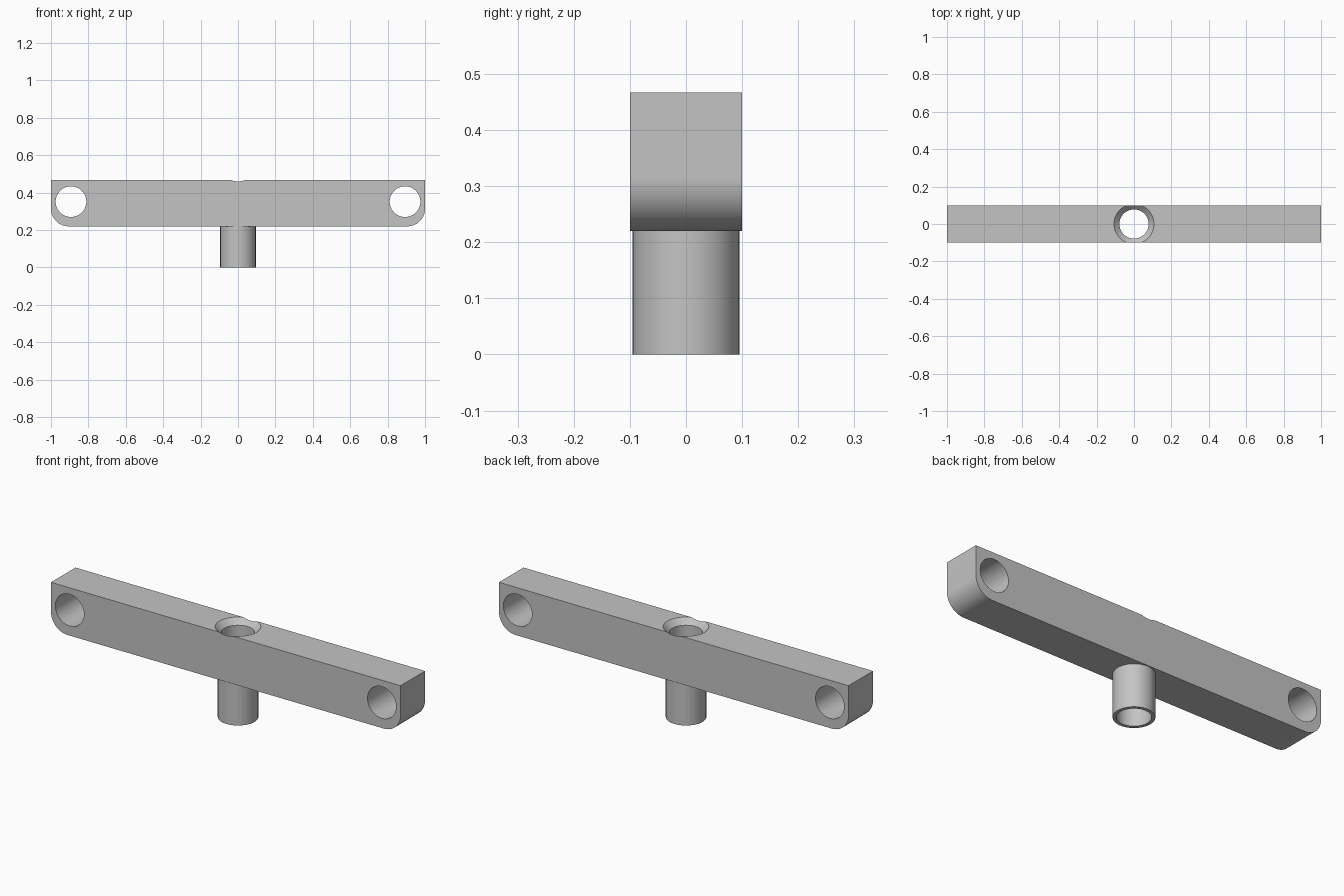
import bpy, bmesh, math
from mathutils import Matrix, Vector

if "Cube" in bpy.data.objects:
    bpy.data.objects.remove(bpy.data.objects["Cube"], do_unlink=True)

grey = bpy.data.materials.new("plain grey")
grey.use_nodes = True
colour = (0.55, 0.55, 0.55, 1)
grey.diffuse_color = colour
grey.node_tree.nodes["Principled BSDF"].inputs["Base Color"].default_value = colour

LENGTH, DEPTH = 2.0, 0.2
BOTTOM, TOP = 0.22, 0.467
CORNER = 0.095
BORE, TUBE, SINK = 0.078, 0.095, 0.107


def make_object(name, bm):
    bmesh.ops.recalc_face_normals(bm, faces=bm.faces)
    mesh = bpy.data.meshes.new(name)
    bm.to_mesh(mesh)
    bm.free()
    mesh.materials.append(grey)
    obj = bpy.data.objects.new(name, mesh)
    bpy.context.collection.objects.link(obj)
    return obj


def lathe(name, profile, steps=64):
    """Spin a closed (radius, z) profile about z."""
    bm = bmesh.new()
    verts = [bm.verts.new((r, 0, z)) for r, z in profile]
    edges = [bm.edges.new((verts[i - 1], verts[i])) for i in range(len(verts))]
    bmesh.ops.spin(bm, geom=verts + edges, cent=(0, 0, 0), axis=(0, 0, 1),
                   angle=math.tau, steps=steps, use_duplicate=False)
    bmesh.ops.remove_doubles(bm, verts=bm.verts, dist=1e-5)
    bad = [f for f in bm.faces if f.calc_area() < 1e-9]
    bmesh.ops.delete(bm, geom=bad, context="FACES")
    return make_object(name, bm)


def cut(obj, cutter):
    cutter.hide_render = True
    mod = obj.modifiers.new("cut", "BOOLEAN")
    mod.operation, mod.solver, mod.object = "DIFFERENCE", "EXACT", cutter
    select(obj)
    bpy.ops.object.modifier_apply(modifier=mod.name)
    bpy.data.objects.remove(cutter, do_unlink=True)


def select(obj):
    bpy.ops.object.select_all(action="DESELECT")
    obj.select_set(True)
    bpy.context.view_layer.objects.active = obj


# Bar with rounded lower ends
half = LENGTH / 2
outline = [(half, TOP), (-half, TOP)]
for side in (-1, 1):
    for i in range(17):
        a = math.pi / 2 * i / 16
        a = math.pi + a if side < 0 else 1.5 * math.pi + a
        outline.append((side * (half - CORNER) + CORNER * math.cos(a),
                        BOTTOM + CORNER + CORNER * math.sin(a)))
bm = bmesh.new()
face = bm.faces.new([bm.verts.new((x, -DEPTH / 2, z)) for x, z in outline])
result = bmesh.ops.extrude_face_region(bm, geom=[face])
moved = [v for v in result["geom"] if isinstance(v, bmesh.types.BMVert)]
bmesh.ops.translate(bm, verts=moved, vec=Vector((0, DEPTH, 0)))
bar = make_object("bar", bm)

# Cross holes at both ends
for x in (-0.893, 0.893):
    bm = bmesh.new()
    bmesh.ops.create_cone(bm, cap_ends=True, segments=64, radius1=0.082,
                          radius2=0.082, depth=0.5,
                          matrix=Matrix.Translation((x, 0, 0.352))
                          @ Matrix.Rotation(math.pi / 2, 4, "X"))
    cut(bar, make_object("end_hole_cutter", bm))

# Central bore with a countersink that breaks through the bar's sides
drop = SINK - BORE
extra = 0.03
bm = bmesh.new()
bmesh.ops.create_cone(bm, cap_ends=True, segments=64, radius1=BORE,
                      radius2=BORE, depth=1)
cut(bar, make_object("bore_cutter", bm))
bm = bmesh.new()
bmesh.ops.create_cone(bm, cap_ends=True, segments=64, radius1=BORE - extra,
                      radius2=SINK + extra, depth=drop + 2 * extra,
                      matrix=Matrix.Translation((0, 0, TOP - drop / 2)))
cut(bar, make_object("countersink_cutter", bm))

# Hollow stem below the bar
stem = lathe("stem", [(BORE, 0), (TUBE, 0), (TUBE, BOTTOM), (BORE, BOTTOM)])

for obj in (bar, stem):
    select(obj)
    bpy.ops.object.shade_smooth_by_angle(angle=math.radians(30))
